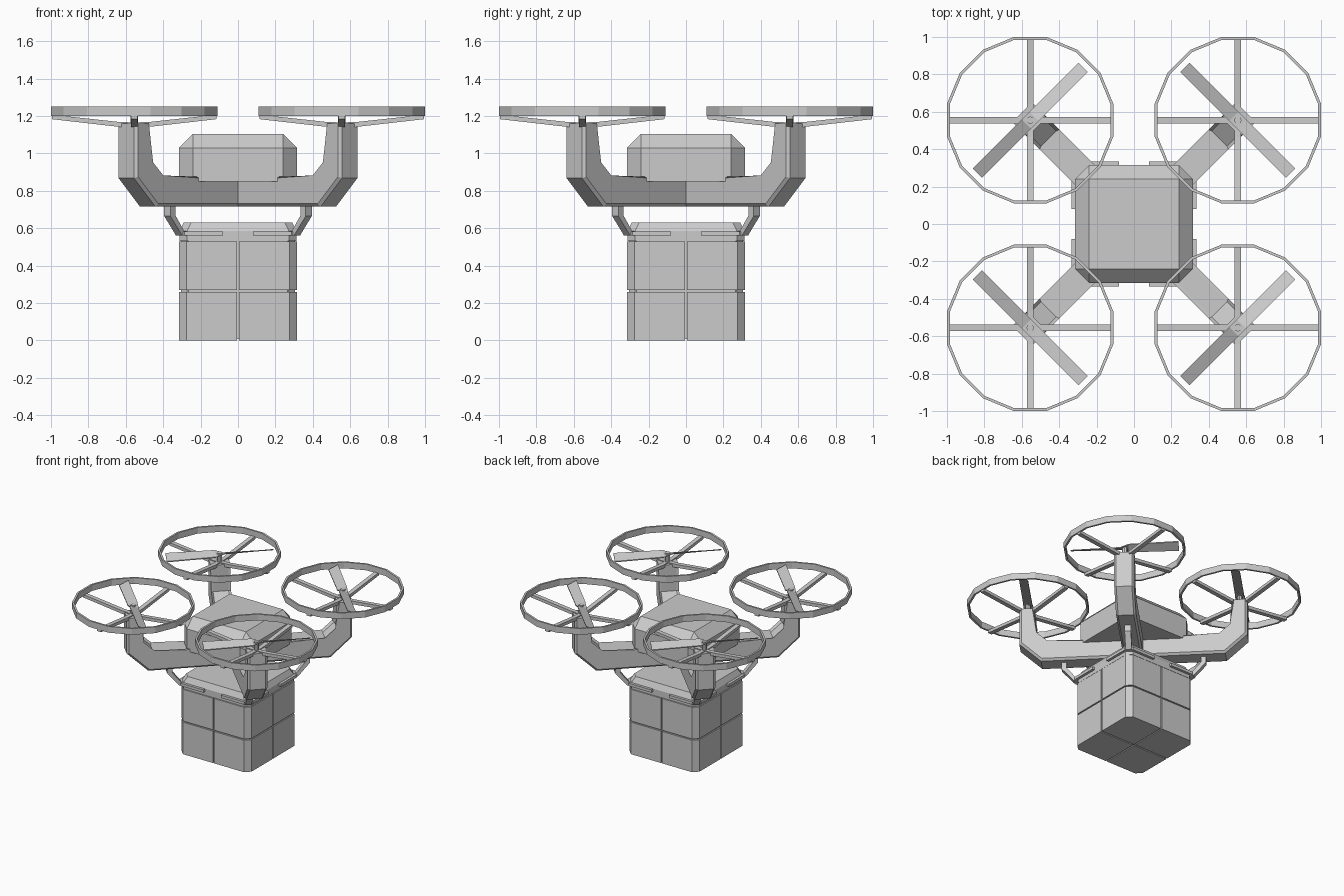
import bpy, bmesh, math
from mathutils import Matrix, Vector

if "Cube" in bpy.data.objects:
    bpy.data.objects.remove(bpy.data.objects["Cube"])

QUARTERS = [math.radians(45 + 90 * i) for i in range(4)]
CORNERS = ["back_right", "back_left", "front_left", "front_right"]
ROTOR = 0.785  # diagonal distance of a rotor from the centre


def finish(bm, name, angle=0.0):
    bmesh.ops.recalc_face_normals(bm, faces=bm.faces)
    me = bpy.data.meshes.new(name)
    bm.to_mesh(me)
    bm.free()
    ob = bpy.data.objects.new(name, me)
    ob.rotation_euler.z = angle
    bpy.context.collection.objects.link(ob)
    return ob


def loft(bm, rings):
    """Skin a list of equal closed rings and cap both ends."""
    vs = [[bm.verts.new(p) for p in r] for r in rings]
    n = len(vs[0])
    for a, b in zip(vs, vs[1:]):
        for i in range(n):
            j = (i + 1) % n
            bm.faces.new((a[i], a[j], b[j], b[i]))
    bm.faces.new(vs[0][::-1])
    bm.faces.new(vs[-1])


def prism(bm, pts, z0, z1):
    loft(bm, [[(x, y, z) for x, y in pts] for z in (z0, z1)])


def octagon(h, c):
    k = h - c
    return [(h, -k), (h, k), (k, h), (-k, h), (-h, k), (-h, -k), (-k, -h), (k, -h)]


def side_profile(name, pts, half, angle, bevel=0.0):
    """Extrude a (radius, z) outline sideways, optionally chamfering its long edges."""
    bm = bmesh.new()
    loft(bm, [[(r, y, z) for r, z in pts] for y in (-half, half)])
    if bevel:
        edges = [e for e in bm.edges
                 if abs(e.verts[0].co.y - e.verts[1].co.y) < 1e-5
                 and max(v.co.x for v in e.verts) > 0.01
                 and min(v.co.z for v in e.verts) < 1.15]
        bmesh.ops.bevel(bm, geom=edges, offset=bevel, segments=1, affect='EDGES')
    return finish(bm, name, angle)


# Main body: box with chamfered corners and top
bm = bmesh.new()
o = octagon(0.315, 0.075)
t = octagon(0.24, 0.0005)
loft(bm, [[(x, y, 0.85) for x, y in o], [(x, y, 1.03) for x, y in o],
          [(x, y, 1.105) for x, y in t]])
bmesh.ops.remove_doubles(bm, verts=bm.verts, dist=0.002)
finish(bm, "body")

# Cargo crate: inner core and eight panelled blocks
bm = bmesh.new()
prism(bm, octagon(0.305, 0.04), 0.008, 0.54)
finish(bm, "crate_core")
quarter = [(0.005, 0.005), (0.315, 0.005), (0.315, 0.275), (0.275, 0.315), (0.005, 0.315)]
bm = bmesh.new()
for q in range(4):
    rot = Matrix.Rotation(q * math.pi / 2, 2)
    pts = [tuple(rot @ Vector(p)) for p in quarter]
    prism(bm, pts, 0.0, 0.26)
    prism(bm, pts, 0.27, 0.528)
finish(bm, "crate_panels")

# Crate lid with sloped rim
bm = bmesh.new()
loft(bm, [[(x, y, z) for x, y in octagon(h, 0.04)]
          for h, z in ((0.312, 0.532), (0.312, 0.585), (0.29, 0.63))])
finish(bm, "crate_lid")

clamp = [(0.08, 0.333), (0.285, 0.333), (0.333, 0.285), (0.333, 0.08),
         (0.30, 0.08), (0.30, 0.27), (0.27, 0.30), (0.08, 0.30)]
arm = [(0, 0.715), (0.683, 0.715), (0.845, 0.868), (0.845, 1.16),
       (0.732, 1.16), (0.732, 0.945), (0.645, 0.866), (0, 0.866)]
hook = [(0.535, 0.73), (0.535, 0.665), (0.445, 0.56), (0.40, 0.56),
        (0.40, 0.585), (0.43, 0.585), (0.497, 0.67), (0.497, 0.73)]

for corner, ang in zip(CORNERS, QUARTERS):
    # Bent arm and the hook that grips the crate
    side_profile(corner + "_arm", arm, 0.074, ang, 0.016)
    side_profile(corner + "_hook", hook, 0.023, ang)
    bm = bmesh.new()
    prism(bm, clamp, 0.56, 0.583)
    finish(bm, corner + "_clamp", ang - math.pi / 4)

    cx, cy = ROTOR * math.cos(ang), ROTOR * math.sin(ang)

    # Sixteen-sided rotor guard
    bm = bmesh.new()
    section = ((0.453, 1.20), (0.453, 1.25), (0.438, 1.25), (0.438, 1.20))
    rings = []
    for i in range(16):
        a = (i + 0.5) * math.pi / 8
        rings.append([bm.verts.new((r * math.cos(a), r * math.sin(a), z)) for r, z in section])
    for i in range(16):
        p, q = rings[i], rings[(i + 1) % 16]
        for j in range(4):
            k = (j + 1) % 4
            bm.faces.new((p[j], p[k], q[k], q[j]))
    finish(bm, corner + "_rotor_guard").location = (cx, cy, 0)

    # Four rising spokes
    spoke = [(0, 1.138), (0.09, 1.143), (0.44, 1.183), (0.44, 1.207), (0.09, 1.169), (0, 1.165)]
    for i in range(4):
        ob = side_profile(f"{corner}_spoke_{i + 1}", spoke, 0.0175, i * math.pi / 2)
        ob.location = (cx, cy, 0)

    # Rotor shaft
    bm = bmesh.new()
    bmesh.ops.create_cone(bm, cap_ends=True, segments=8, radius1=0.02, radius2=0.02,
                          depth=0.09, matrix=Matrix.Translation((0, 0, 1.19)))
    finish(bm, corner + "_rotor_shaft").location = (cx, cy, 0)

    # Twisted two-ended blade, set across the arm direction
    bm = bmesh.new()
    rings = []
    for y, tilt in ((-0.4, -0.018), (-0.03, -0.012), (0.03, 0.012), (0.4, 0.018)):
        rings.append([(-0.035, y, 1.222 - tilt), (0.035, y, 1.222 + tilt),
                      (0.035, y, 1.230 + tilt), (-0.035, y, 1.230 - tilt)])
    loft(bm, rings)
    finish(bm, corner + "_blade", ang).location = (cx, cy, 0)
